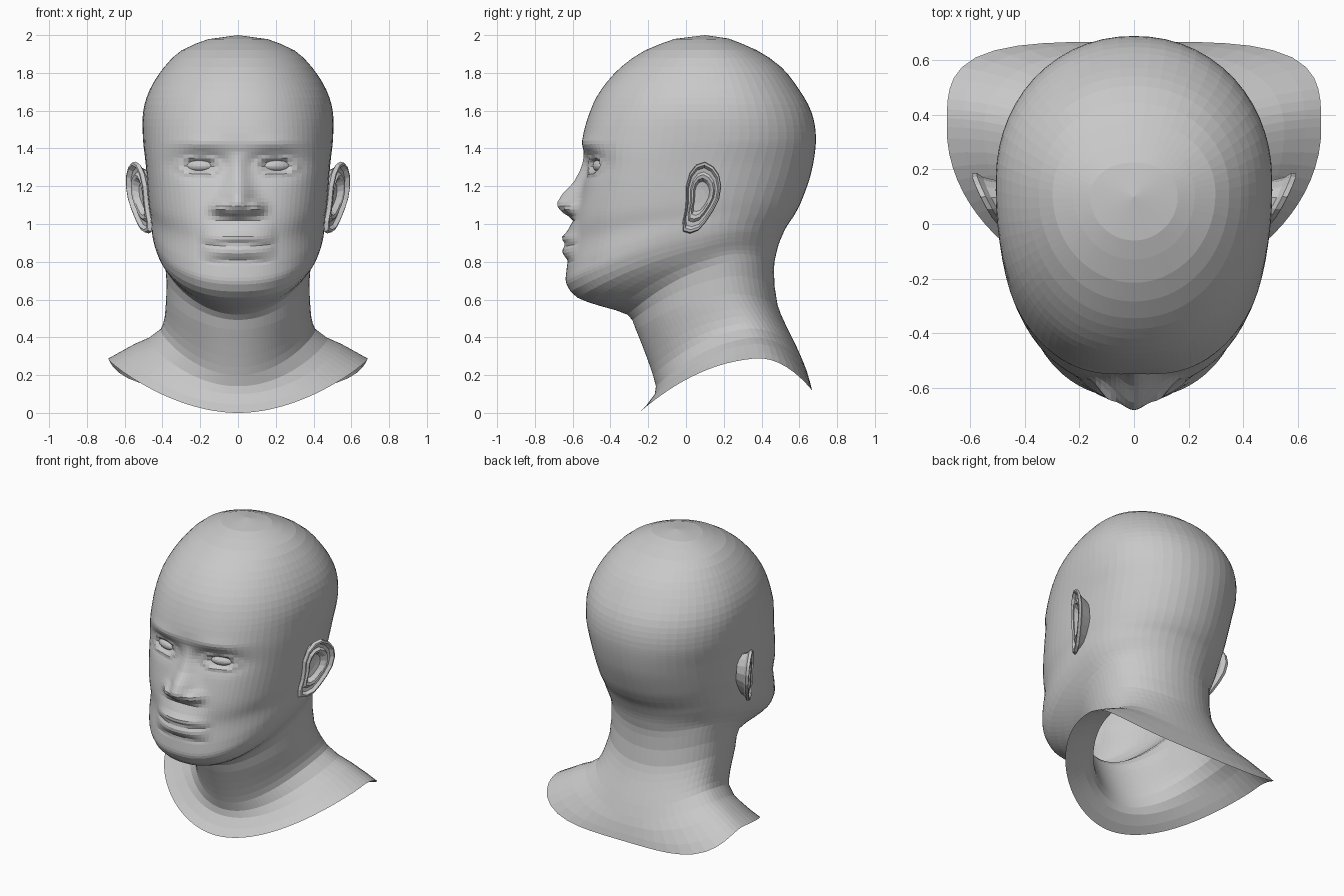
import bpy, bmesh, math
from mathutils import Matrix

if "Cube" in bpy.data.objects:
    bpy.data.objects.remove(bpy.data.objects["Cube"])

skin = bpy.data.materials.new("matte grey")
skin.diffuse_color = (0.58, 0.58, 0.58, 1)
skin.use_nodes = True
skin.node_tree.nodes["Principled BSDF"].inputs["Base Color"].default_value = skin.diffuse_color


def finish(name, bm, mirror=False):
    bmesh.ops.recalc_face_normals(bm, faces=bm.faces)
    me = bpy.data.meshes.new(name)
    bm.to_mesh(me)
    bm.free()
    me.materials.append(skin)
    ob = bpy.data.objects.new(name, me)
    bpy.context.collection.objects.link(ob)
    if mirror:
        ob.modifiers.new("mirror", 'MIRROR')
    return ob


def bridge(bm, a, b):
    for i in range(len(a)):
        j = (i + 1) % len(a)
        bm.faces.new((a[i], a[j], b[j], b[i]))


def lookup(table, v):
    if v <= table[0][0] or v >= table[-1][0]:
        return 0.0
    for (a, p), (b, q) in zip(table, table[1:]):
        if v <= b:
            return p + (q - p) * (v - a) / (b - a)


def bump(dx, dz, sx, sz):
    return math.exp(-(dx / sx) ** 2 - (dz / sz) ** 2)


# Tilted cross-sections: front y,z / widest y,z / back y,z / half width / front squareness
NECK = [
    (-.25, .0, .34, .285, .667, .12, .685, 1.9),
    (-.165, .10, .33, .36, .64, .22, .55, 2.0),
    (-.175, .20, .29, .44, .59, .34, .41, 2.0),
    (-.265, .44, .18, .62, .485, .57, .38, 2.0),
    (-.31, .52, .15, .78, .466, .757, .385, 2.0),
]
HEAD = [
    (-.45, .565, .10, .83, .475, .83, .405, 2.25),
    (-.575, .61, .08, .87, .49, .89, .428, 2.4),
    (-.632, .68, .07, .92, .51, .94, .447, 2.4),
    (-.632, .76, .06, .97, .535, .99, .457, 2.35),
    (-.61, .90, .06, 1.04, .575, 1.05, .463, 2.3),
    (-.588, 1.04, .06, 1.13, .615, 1.13, .475, 2.5),
    (-.53, 1.28, .10, 1.31, .665, 1.28, .488, 2.8),
    (-.548, 1.44, .15, 1.45, .688, 1.45, .503, 2.5),
    (-.51, 1.59, .15, 1.59, .665, 1.59, .503, 2.3),
    (-.45, 1.71, .14, 1.71, .60, 1.71, .468, 2.2),
    (-.345, 1.83, .12, 1.83, .505, 1.83, .392, 2.1),
    (-.215, 1.92, .11, 1.92, .375, 1.92, .298, 2.0),
    (-.06, 1.98, .10, 1.978, .225, 1.982, .16, 2.0),
]
# Relief of the centre line: (height, forward offset)
NOSE = [(1.025, 0), (1.05, .055), (1.08, .095), (1.105, .115), (1.155, .10),
        (1.22, .055), (1.31, .025), (1.38, 0)]
LIPS = [(.79, 0), (.80, -.006), (.83, .022), (.85, .037), (.875, .038), (.89, .022),
        (.91, .045), (.93, .052), (.96, .028), (.995, .014), (1.03, 0)]
EYE_X, EYE_Z = .203, 1.308


def face_relief(x, z):
    x = abs(x)
    d = lookup(NOSE, z) * math.exp(-(x / (.05 + .035 * min(1, max(0, (1.3 - z) / .2)))) ** 2)
    d += .045 * bump(x - .10, z - 1.085, .04, .032)            # nostril wings
    d += lookup(LIPS, z) * max(0, 1 - (x / .205) ** 2)         # lips
    d -= .048 * bump(x - EYE_X, z - EYE_Z - .01, .12, .06)     # eye sockets
    ring = math.hypot((x - EYE_X) / .09, (z - EYE_Z) / .042)
    d += .014 * math.exp(-((ring - 1.1) / .28) ** 2)           # eyelids
    d += .010 * bump(x - .2, z - 1.43, .14, .035)              # brows
    return d


def spline(p0, p1, p2, p3, t):
    return [.5 * (2 * b + (c - a) * t + (2 * a - 5 * b + 4 * c - d) * t * t
                  + (3 * b - a - 3 * c + d) * t ** 3) for a, b, c, d in zip(p0, p1, p2, p3)]


# Head and neck: one open shell lofted through the sections
SEG = 84
keys = NECK + HEAD
rows = []
for i in range(len(keys) - 1):
    p0, p1, p2, p3 = (keys[max(0, min(len(keys) - 1, i + k))] for k in (-1, 0, 1, 2))
    step = .02 if .7 < p2[1] < 1.5 else .05
    n = max(2, math.ceil((p2[1] - p1[1]) / step))
    rows += [spline(p0, p1, p2, p3, k / n) for k in range(n)]
rows.append(keys[-1])

bm = bmesh.new()
last = None
for yf, zf, ys, zs, yb, zb, w, nf in rows:
    loop = []
    for k in range(SEG):
        t = 2 * math.pi * k / SEG
        phi = t - .55 * math.sin(t)            # finer columns on the face
        s, c = math.sin(phi), math.cos(phi)
        n = nf if c > 0 else 2.1 + 10 * max(0, w - .51)
        r = (abs(s) ** n + abs(c) ** n) ** (1 / n)
        x, c = w * s / r, c / r
        y = ys - c * ((ys - yf) if c > 0 else (yb - ys))
        z = zs + (zf - zb) / 2 * c + ((zf + zb) / 2 - zs) * c * c
        if y < -.2 and z > .7:
            y -= face_relief(x, z)
        loop.append(bm.verts.new((x, y, z)))
    if last:
        bridge(bm, last, loop)
    last = loop
crown = bm.verts.new((0, .1, 2.0))
for k in range(SEG):
    bm.faces.new((last[k], last[(k + 1) % SEG], crown))
finish("head_and_neck", bm)

# Eyes: flattened balls set in the sockets, turned slightly outward
bm = bmesh.new()
bmesh.ops.create_uvsphere(bm, u_segments=20, v_segments=12, radius=1)
bmesh.ops.transform(bm, verts=bm.verts, matrix=Matrix.Translation((EYE_X, -.448, EYE_Z))
                    @ Matrix.Rotation(math.radians(18), 4, 'Z')
                    @ Matrix.Diagonal((.08, .042, .034, 1)))
finish("eyes", bm, mirror=True)

# Ears: one outline repeated as rim, groove, fold and bowl
EAR = [(.0, 1.20), (.02, 1.27), (.055, 1.315), (.10, 1.33), (.145, 1.305), (.175, 1.26),
       (.187, 1.20), (.175, 1.13), (.145, 1.07), (.105, 1.01), (.065, .965), (.02, .95),
       (-.015, .96), (-.018, 1.01), (-.005, 1.07), (.0, 1.13)]
LAYERS = [(.70, -.09), (.85, -.03), (1.0, -.014), (.97, .006), (.90, .008), (.82, -.012),
          (.70, -.014), (.62, .0), (.52, -.004), (.42, -.032), (.2, -.036)]
bm = bmesh.new()
last = None
for scale, out in LAYERS:
    loop = []
    for y, z in EAR:
        y, z = .08 + (y - .08) * scale, 1.15 + (z - 1.15) * scale
        loop.append(bm.verts.new((.488 + .5 * y + .08 * (z - 1.1) + out, y, z)))
    if last:
        bridge(bm, last, loop)
    last = loop
bm.faces.new(last)
finish("ears", bm, mirror=True)
